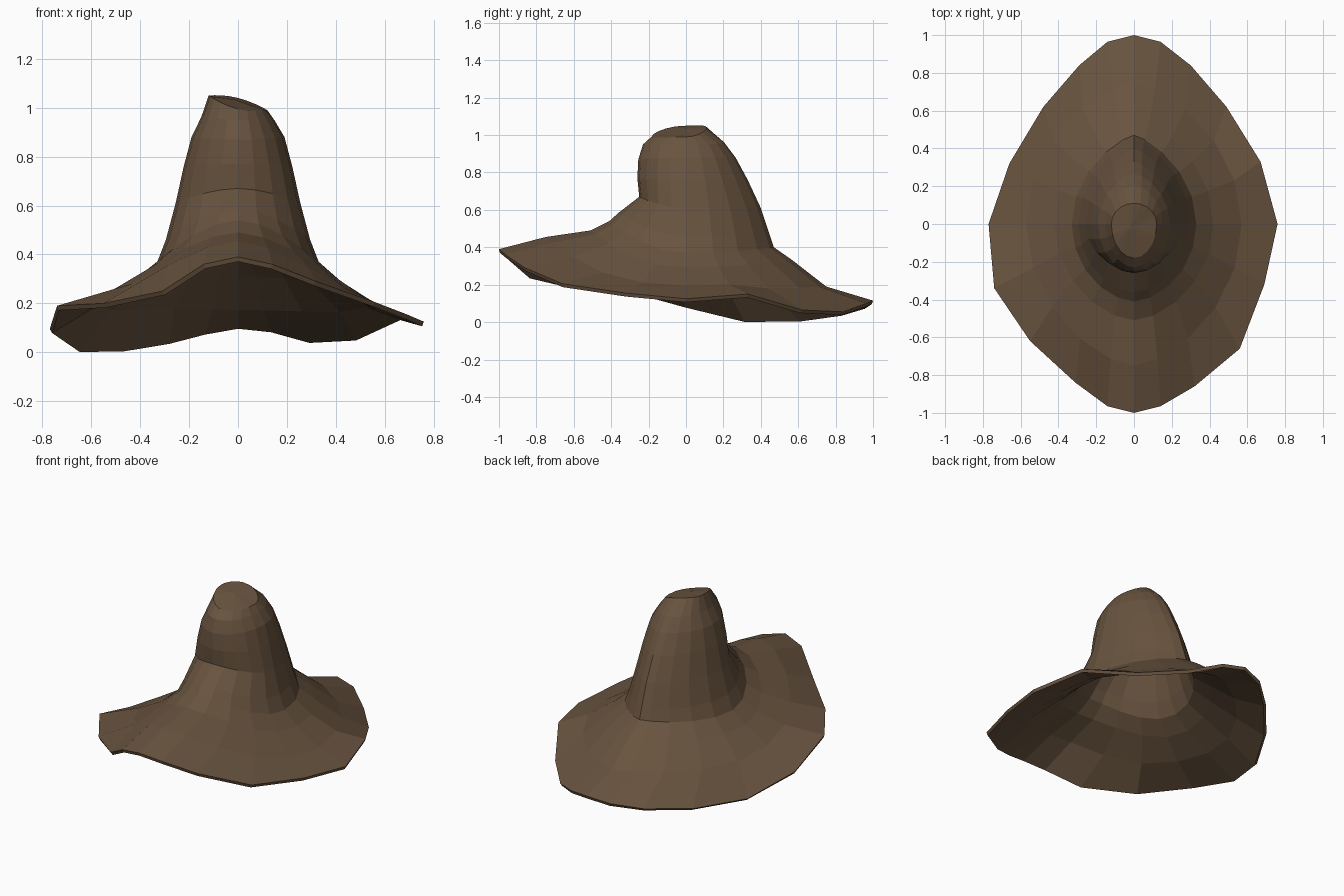
import bpy, math

if "Cube" in bpy.data.objects:
    bpy.data.objects.remove(bpy.data.objects["Cube"])

N = 20  # sides, counted from the front towards the right

felt = bpy.data.materials.new("brown felt")
felt.diffuse_color = (0.14, 0.088, 0.05, 1)
felt.use_nodes = True
felt.node_tree.nodes["Principled BSDF"].inputs["Base Color"].default_value = felt.diffuse_color

# Wavy brim edge, hand bent: x, y, z of its top rim
brim = [(0, -1, .39), (.14, -.965, .36), (.32, -.86, .29), (.56, -.66, .205),
        (.69, -.32, .155), (.76, 0, .125), (.67, .33, .15), (.49, .62, .065),
        (.30, .84, .055), (.14, .965, .10), (0, 1, .115), (-.14, .965, .09),
        (-.29, .84, .05), (-.48, .62, .017), (-.66, .32, .015), (-.77, 0, .095),
        (-.74, -.34, .19), (-.55, -.62, .20), (-.31, -.84, .25), (-.14, -.965, .36)]

# Inner rings: half width, front y, back y, front z, side z, back z,
# pointedness at front and back, lean to the right
rings = [(.57, -.75, .75, .455, .205, .19, 1.3, 1.4, .02),   # brim middle
         (.42, -.51, .57, .49, .295, .33, 1.2, 1.4, .01),    # brim root
         (.33, -.41, .47, .54, .37, .40, 1.15, 1.5, 0),      # crown foot
         (.295, -.36, .45, .585, .46, .46, 1.15, 1.5, 0),
         (.255, -.25, .40, .67, .61, .61, 1.1, 1.5, 0),      # front pinch, lower lip
         (.222, -.26, .33, .77, .76, .76, 1.05, 1.4, 0),
         (.19, -.255, .265, .87, .88, .88, 1.05, 1.3, 0),    # front pinch, top
         (.15, -.23, .205, .95, .955, .96, 1.05, 1.15, .05),
         (.12, -.18, .11, .995, 1.02, 1.04, 1.0, 1.0, .25)]  # crown rim


def ring_points(i, w, yf, yb, zf, zs, zb, pf, pb, lean):
    pts = []
    for k in range(N):
        a = 2 * math.pi * k / N
        s, c = math.sin(a), math.cos(a)
        front = c > 0
        x = math.copysign(w * abs(s) ** (pf if front else pb), s)
        y = yf * c if front else -yb * c
        power = 3 if i == 0 and front else 2
        z = zs + ((zf if front else zb) - zs) * abs(c) ** power - lean * x
        if i == 0:                       # brim middle follows the bent edge
            z += .3 * (brim[k][2] - .12) * s * s
        pts.append((x, y, z))
    return pts


# Loft all rings from the brim edge up, closing with a shallow cap
verts = list(brim)
for i, r in enumerate(rings):
    verts += ring_points(i, *r)
faces = []
for j in range(len(rings)):
    for k in range(N):
        n = (k + 1) % N
        faces.append((j * N + k, j * N + n, (j + 1) * N + n, (j + 1) * N + k))
last = len(rings) * N
verts.append((-.02, -.02, 1.035))
faces += [(last + k, last + (k + 1) % N, len(verts) - 1) for k in range(N)]

mesh = bpy.data.meshes.new("hat")
mesh.from_pydata(verts, [], faces)
mesh.materials.append(felt)
hat = bpy.data.objects.new("hat", mesh)
bpy.context.collection.objects.link(hat)

# Thin felt, hollow underneath; faces stay flat
solid = hat.modifiers.new("thickness", "SOLIDIFY")
solid.thickness = .02
solid.offset = -1
